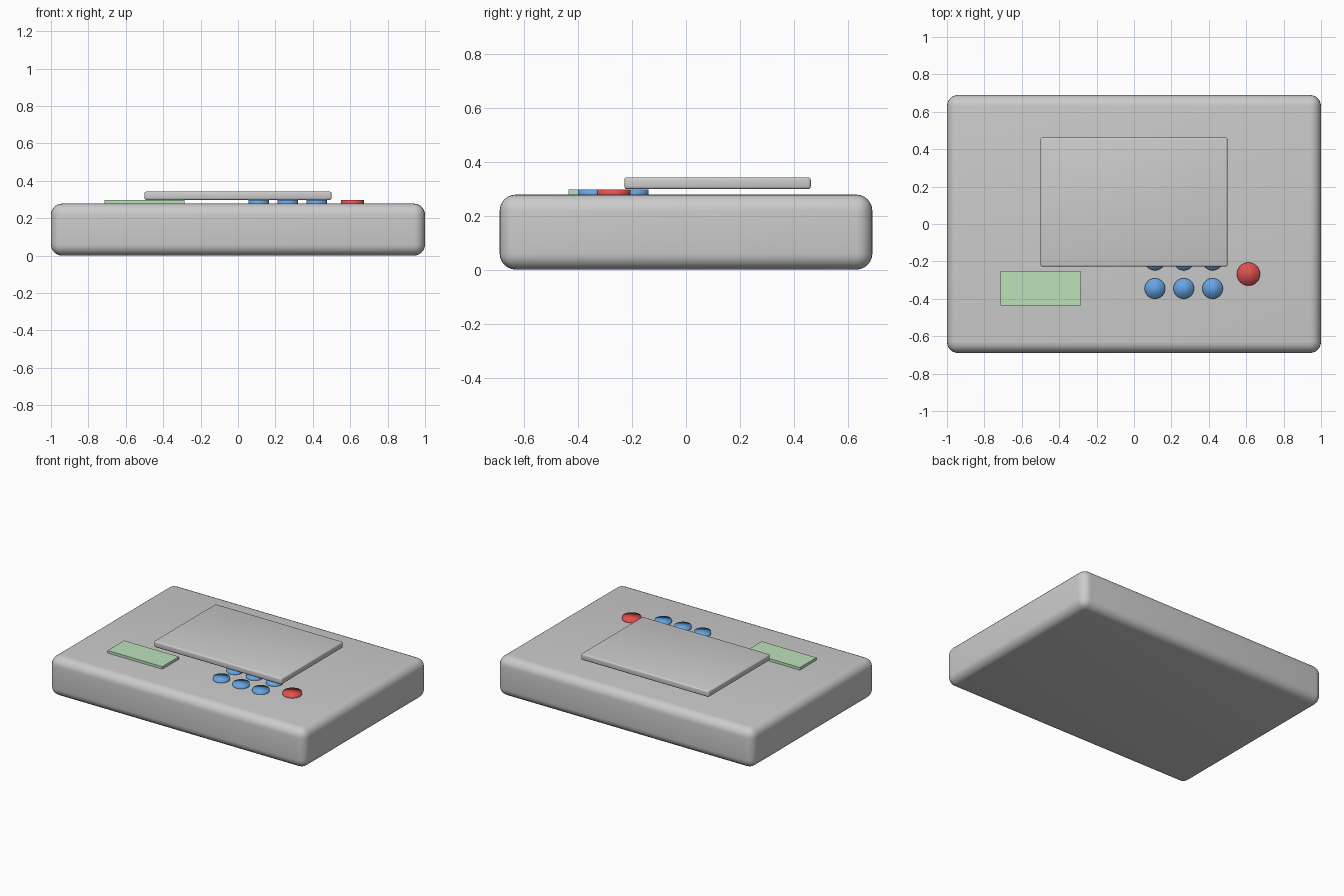
import bpy, math

if "Cube" in bpy.data.objects:
    bpy.data.objects.remove(bpy.data.objects["Cube"])


def material(name, rgb):
    m = bpy.data.materials.new(name)
    m.diffuse_color = (*rgb, 1)
    m.use_nodes = True
    m.node_tree.nodes["Principled BSDF"].inputs["Base Color"].default_value = m.diffuse_color
    return m


GREY = material("light_grey", (0.60, 0.60, 0.60))
GREEN = material("screen_green", (0.50, 0.76, 0.50))
BLUE = material("button_blue", (0.13, 0.37, 0.76))
RED = material("button_red", (0.76, 0.08, 0.08))


def box(name, lo, hi, mat, bevel=0.0, segments=5):
    centre = [(a + b) / 2 for a, b in zip(lo, hi)]
    bpy.ops.mesh.primitive_cube_add(size=1, location=centre)
    ob = bpy.context.object
    ob.name = name
    ob.scale = [b - a for a, b in zip(lo, hi)]
    bpy.ops.object.transform_apply(location=False, rotation=False, scale=True)
    ob.data.materials.append(mat)
    if bevel:
        mod = ob.modifiers.new("rounded_edges", 'BEVEL')
        mod.width = bevel
        mod.segments = segments
        bpy.ops.object.modifier_apply(modifier=mod.name)
        bpy.ops.object.shade_smooth_by_angle(angle=math.radians(40))
    return ob


def button(name, x, y, radius, mat):
    bpy.ops.mesh.primitive_cylinder_add(vertices=32, radius=radius, depth=0.035,
                                        location=(x, y, 0.2785))
    ob = bpy.context.object
    ob.name = name
    ob.data.materials.append(mat)
    bpy.ops.object.shade_smooth()  # soft pillow look on the caps
    return ob


# Rounded housing
box("housing", (-1, -0.69, 0), (1, 0.69, 0.278), GREY, 0.06, 6)

# Floating top platform
box("platform", (-0.5, -0.228, 0.298), (0.5, 0.462, 0.342), GREY, 0.01, 3)

# Display
box("display", (-0.715, -0.435, 0.262), (-0.287, -0.25, 0.296), GREEN)

# Keypad: two rows of three
for row, y in enumerate((-0.345, -0.193)):
    for col in range(3):
        button(f"key_{row}_{col}", 0.112 + 0.154 * col, y, 0.055, BLUE)

# Stop button
button("stop_button", 0.612, -0.268, 0.062, RED)
